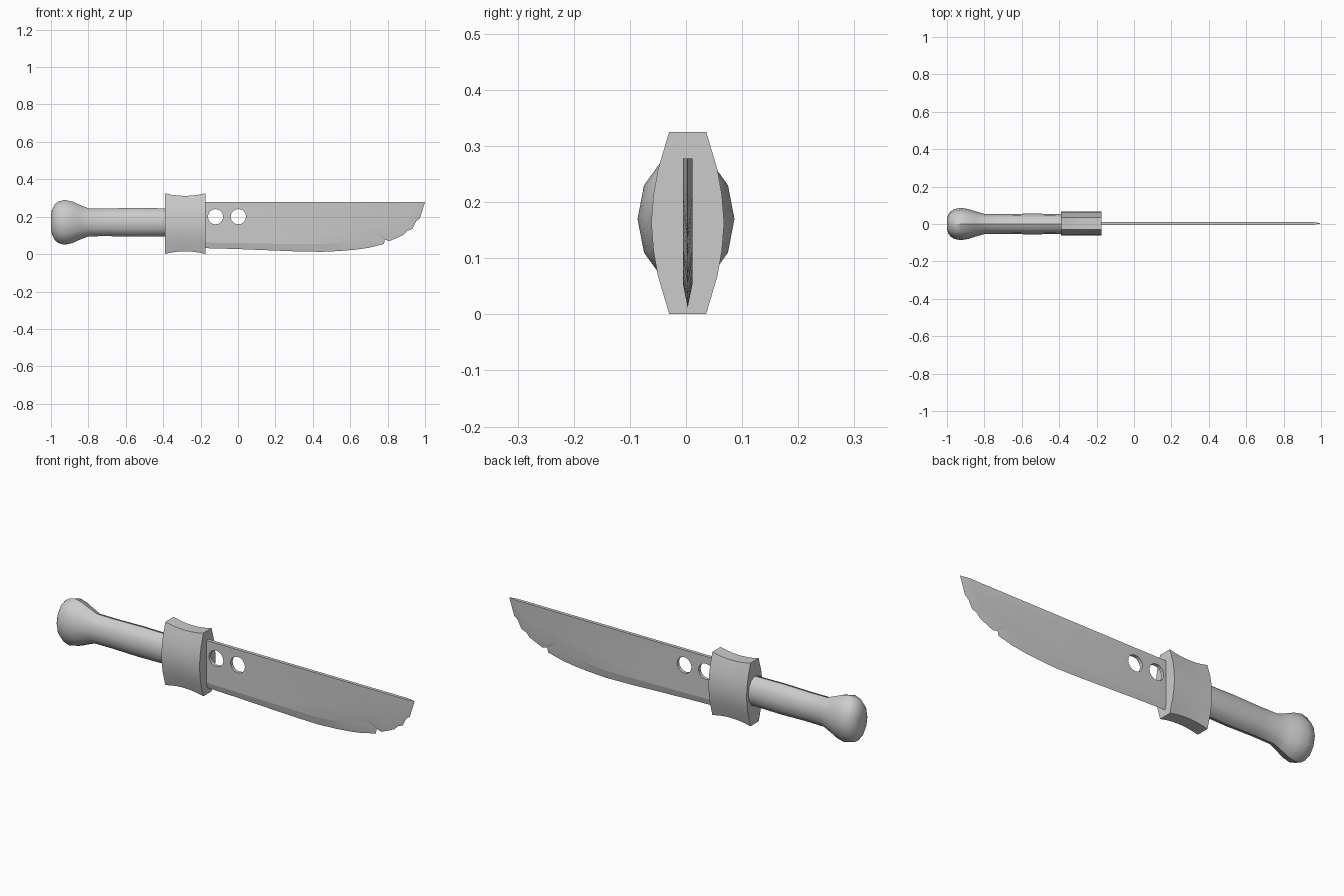
import bpy, bmesh
from math import sin, cos, pi, radians

if "Cube" in bpy.data.objects:
    bpy.data.objects.remove(bpy.data.objects["Cube"])


def finish(name, bm, angle=35):
    bmesh.ops.recalc_face_normals(bm, faces=bm.faces[:])
    me = bpy.data.meshes.new(name)
    bm.to_mesh(me)
    bm.free()
    ob = bpy.data.objects.new(name, me)
    bpy.context.collection.objects.link(ob)
    bpy.ops.object.select_all(action='DESELECT')
    ob.select_set(True)
    bpy.context.view_layer.objects.active = ob
    bpy.ops.object.shade_smooth_by_angle(angle=radians(angle))
    return ob


def loft(name, rings, angle=35):
    """Skin a list of equal-length rings and cap both ends."""
    bm = bmesh.new()
    loops = [[bm.verts.new(p) for p in ring] for ring in rings]
    n = len(loops[0])
    for a, b in zip(loops, loops[1:]):
        for i in range(n):
            j = (i + 1) % n
            bm.faces.new((a[i], a[j], b[j], b[i]))
    bm.faces.new(loops[0])
    bm.faces.new(loops[-1])
    return finish(name, bm, angle)


# Handle with bulbous pommel: 12-sided oval sections (x, half height)
profile = [(-1.0, .035), (-.995, .065), (-.98, .095), (-.96, .111),
           (-.927, .12), (-.885, .111), (-.85, .095), (-.80, .075),
           (-.70, .074), (-.55, .077), (-.35, .074)]
loft("handle", [[(x, .72 * r * cos(i * pi / 6), .17 + r * sin(i * pi / 6))
                 for i in range(12)] for x, r in profile])

# Guard: barrel-sided section, waisted along its length
quarter = [(.065, 0), (.061, .05), (.053, .095), (.033, .162)]
half = [(y, -z) for y, z in quarter[:0:-1]] + quarter
section = half + [(-y, z) for y, z in half[::-1]]
guard_rings = []
for k in range(7):
    t = k / 3 - 1
    s = .915 + .085 * t * t
    guard_rings.append([(-.283 + .108 * t, .003 + y, .163 + z * s)
                        for y, z in section])
loft("guard", guard_rings)

# Blade: cutting edge points paired with the top of the bevel (x, z, x, z)
edge = [(-.25, .034, -.25, .063), (0, .027, 0, .059), (.15, .021, .15, .056),
        (.30, .015, .30, .054), (.45, .012, .45, .054), (.55, .017, .53, .060),
        (.63, .024, .60, .070), (.70, .034, .66, .082), (.78, .054, .72, .099),
        (.785, .078, .74, .106), (.81, .070, .76, .114), (.85, .087, .79, .128),
        (.885, .103, .83, .150), (.905, .124, .86, .170), (.932, .135, .88, .186),
        (.952, .175, .91, .213), (.972, .19, .93, .237), (1.0, .278, .955, .278)]
MID, THICK = .003, .0085
bm = bmesh.new()
tips = [bm.verts.new((e[0], MID, e[1])) for e in edge]
sides = []
for y in (MID - THICK, MID + THICK):
    inner = [bm.verts.new((e[2], y, e[3])) for e in edge]
    heel = bm.verts.new((-.25, y, .278))
    bm.faces.new(inner + [heel])
    for i in range(len(edge) - 1):
        bm.faces.new((tips[i], tips[i + 1], inner[i + 1], inner[i]))
    sides.append((inner, heel))
(fi, fh), (bi, bh) = sides
bm.faces.new((fh, fi[-1], tips[-1], bi[-1], bh))
bm.faces.new((fh, fi[0], tips[0], bi[0], bh))
blade = finish("blade", bm, 10)

# Two round holes through the blade
for x in (-.12, .002):
    bpy.ops.mesh.primitive_cylinder_add(vertices=16, radius=.041, depth=.2,
                                        location=(x, 0, .2),
                                        rotation=(pi / 2, 0, 0))
    cutter = bpy.context.object
    cutter.name = "hole_cutter"
    cutter.hide_render = True
    mod = blade.modifiers.new("hole", 'BOOLEAN')
    mod.operation = 'DIFFERENCE'
    mod.solver = 'EXACT'
    mod.object = cutter
    bpy.context.view_layer.objects.active = blade
    bpy.ops.object.modifier_apply(modifier=mod.name)
    bpy.data.objects.remove(cutter)
